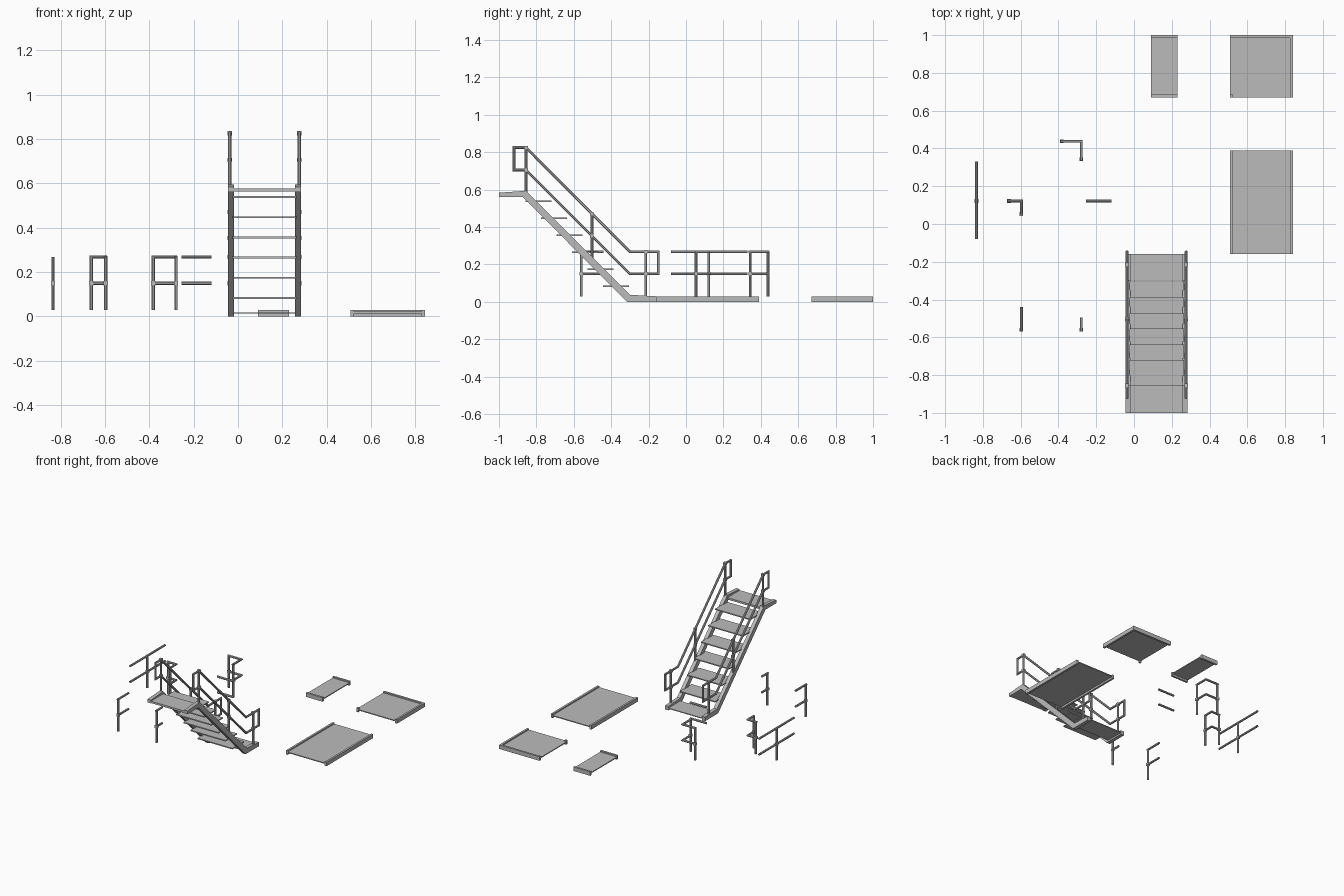
import bpy, bmesh, math
from mathutils import Vector

cube = bpy.data.objects.get("Cube")
if cube:
    bpy.data.objects.remove(cube, do_unlink=True)

steel = bpy.data.materials.new("grey steel")
steel.use_nodes = True
GREY = (0.5, 0.5, 0.5, 1)
steel.diffuse_color = GREY
steel.node_tree.nodes["Principled BSDF"].inputs["Base Color"].default_value = GREY

R = 0.008            # tube radius
TOP, MID, FOOT = 0.268, 0.15, 0.03   # rail heights


def finish(name, bm):
    bmesh.ops.recalc_face_normals(bm, faces=bm.faces)
    mesh = bpy.data.meshes.new(name)
    bm.to_mesh(mesh)
    bm.free()
    mesh.materials.append(steel)
    obj = bpy.data.objects.new(name, mesh)
    bpy.context.collection.objects.link(obj)
    return obj


def add_box(bm, x0, x1, y0, y1, z0, z1):
    verts = bmesh.ops.create_cube(bm, size=1)["verts"]
    for v in verts:
        v.co = Vector((x0 + (v.co.x + .5) * (x1 - x0),
                       y0 + (v.co.y + .5) * (y1 - y0),
                       z0 + (v.co.z + .5) * (z1 - z0)))


def add_tube(bm, path, closed=False):
    """Open-ended eight-sided tube with mitred bends."""
    pts = [Vector(p) for p in path]
    n = len(pts)
    legs = [(pts[(i + 1) % n] - pts[i]).normalized() for i in range(n if closed else n - 1)]
    side = Vector((0, 0, 1)) if abs(legs[0].z) < .5 else Vector((1, 0, 0))
    if len({round(p.x, 4) for p in pts}) == 1:
        side = Vector((1, 0, 0))
    rings = []
    for i, p in enumerate(pts):
        a = legs[i - 1] if closed or i > 0 else legs[0]
        b = legs[i] if i < len(legs) else legs[-1]
        miter = (a + b).normalized()
        across = miter.cross(side).normalized() / max(miter.dot(a), .3)
        rings.append([bm.verts.new(p + R * (math.cos(t) * side + math.sin(t) * across))
                      for t in [math.pi / 4 * (k + .5) for k in range(8)]])
    pairs = list(zip(rings, rings[1:] + rings[:1]))
    for r, s in pairs if closed else pairs[:-1]:
        for k in range(8):
            bm.faces.new((r[k], r[(k + 1) % 8], s[(k + 1) % 8], s[k]))


def add_fitting(bm, p):
    x, y, z = p
    h = R * 1.2
    add_box(bm, x - h, x + h, y - h, y + h, z - h, z + h)


def railing(name, path, posts):
    """Two level rails along a plan path, with posts at given points."""
    bm = bmesh.new()
    for z in (TOP, MID):
        add_tube(bm, [(x, y, z) for x, y in path])
    for x, y in posts:
        add_tube(bm, [(x, y, FOOT), (x, y, TOP)])
        add_fitting(bm, (x, y, MID))
    finish(name, bm)


def platform(name, x0, x1, y0, y1, edges, corner=False):
    """Thin deck with raised edge beams on the listed sides."""
    w, h = 0.015, 0.03
    bm = bmesh.new()
    add_box(bm, x0, x1, y0, y1, 0.014, 0.021)
    sides = {"left": (x1 - w, x1, y0, y1), "right": (x0, x0 + w, y0, y1),
             "back": (x0, x1, y1 - w, y1), "front": (x0, x1, y0, y0 + w)}
    for e in edges:
        add_box(bm, *sides[e], 0, h)
    if corner:
        add_box(bm, x0, x0 + w, y0, y0 + w, 0, h)
    finish(name, bm)


# Staircase: sloped side beams with a flat landing at each end
X0, X1 = -0.045, 0.284
beam_profile = [(-1, .56), (-.872, .56), (-.315, 0), (-.16, 0),
                (-.16, .03), (-.30, .038), (-.855, .594), (-1, .584)]
for side, xa, xb in (("right", X0, X0 + .027), ("left", X1 - .027, X1)):
    bm = bmesh.new()
    face = bm.faces.new([bm.verts.new((xa, y, z)) for y, z in beam_profile])
    out = bmesh.ops.extrude_face_region(bm, geom=[face])
    moved = [g for g in out["geom"] if isinstance(g, bmesh.types.BMVert)]
    bmesh.ops.translate(bm, verts=moved, vec=(xb - xa, 0, 0))
    finish("stair_beam_" + side, bm)

bm = bmesh.new()
for i in range(6):
    back, z = -.72 + i * .083, .542 - i * .091
    add_box(bm, X0 + .02, X1 - .02, back - .138, back, z - .008, z)
finish("stair_treads", bm)

bm = bmesh.new()
add_box(bm, X0, X1, -1, -.855, .562, .576)
finish("upper_landing", bm)
bm = bmesh.new()
add_box(bm, X0 + .01, X1 - .01, -.30, -.16, .012, .018)
finish("lower_landing", bm)

# Stair handrails: one closed loop each, with three posts
loop = [(-.92, .825), (-.855, .825), (-.30, TOP), (-.148, TOP),
        (-.148, MID), (-.30, MID), (-.855, .705), (-.92, .705)]
posts = [(-.855, .58, .825, .705), (-.503, .22, .471, .353), (-.215, .03, TOP, MID)]
for side, x in (("right", X0 + R), ("left", X1 - R)):
    bm = bmesh.new()
    add_tube(bm, [(x, y, z) for y, z in loop], closed=True)
    for y, low, high, mid in posts:
        add_tube(bm, [(x, y, low), (x, y, high)])
        add_fitting(bm, (x, y, high))
        add_fitting(bm, (x, y, mid))
    finish("stair_handrail_" + side, bm)

# Loose railing sections
railing("railing_long", [(-.834, -.08), (-.834, .33)], [(-.834, .122)])
railing("railing_corner_small", [(-.67, .122), (-.596, .122), (-.596, .05)],
        [(-.662, .122), (-.596, .053)])
railing("railing_corner_large", [(-.39, .438), (-.279, .438), (-.279, .335)],
        [(-.382, .438), (-.279, .343)])
railing("railing_link", [(-.255, .122), (-.12, .122)], [])
railing("railing_end_long", [(-.596, -.568), (-.596, -.44)], [(-.596, -.56)])
railing("railing_end_short", [(-.279, -.568), (-.279, -.495)], [(-.279, -.56)])

# Loose platforms
platform("platform_straight", .508, .842, -.16, .39, ("left", "right"))
platform("platform_corner", .508, .842, .67, 1, ("left", "back"), corner=True)
platform("platform_narrow", .09, .229, .67, 1, ("front", "back"))
